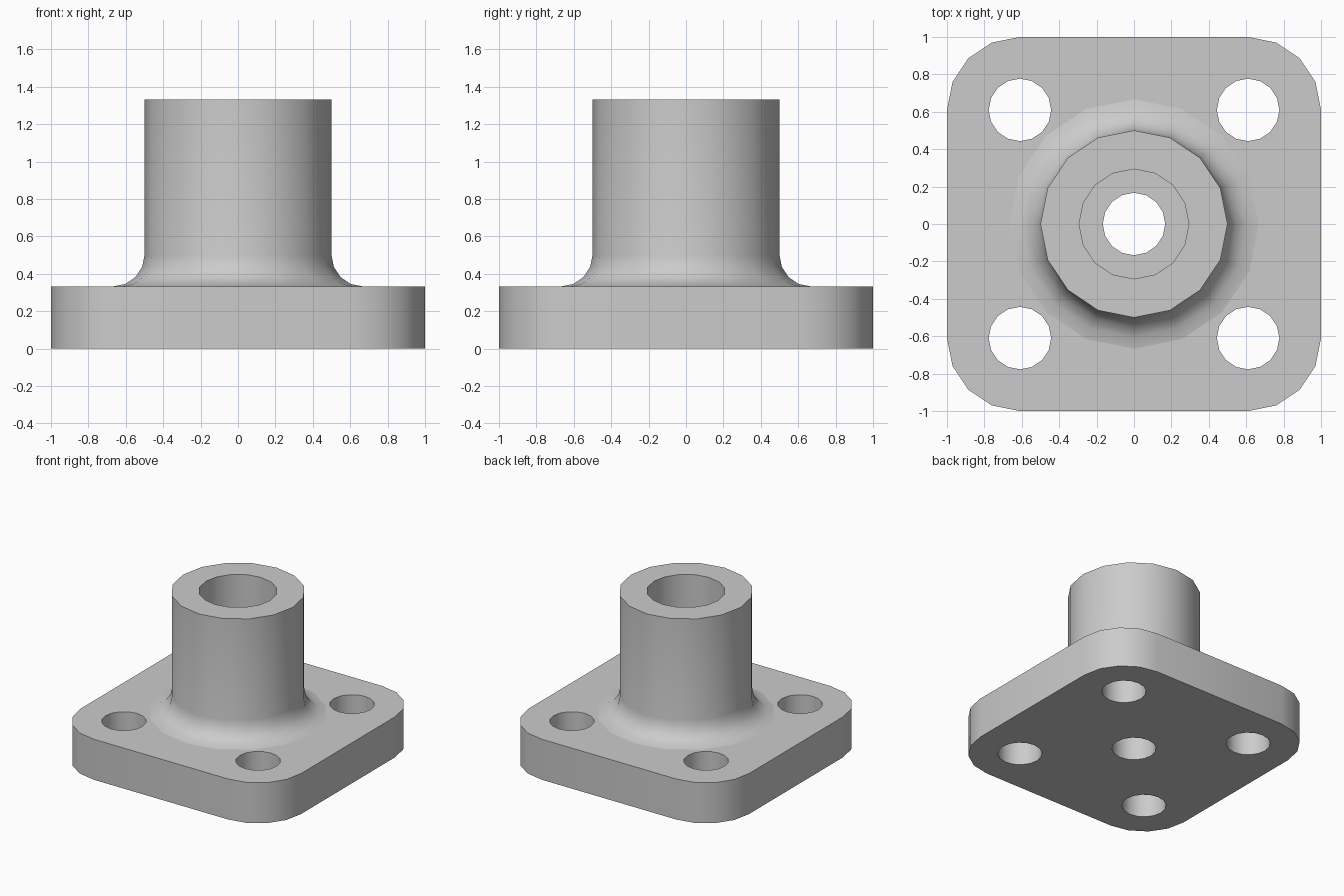
import bpy, bmesh
from math import cos, sin, pi, radians

SIDES = 16
PLATE_TOP, TOP = 0.333, 1.333
HOLE_R, BORE_R, BOSS_R, FILLET = 0.167, 0.293, 0.5, 0.167
CORNER_R = 0.39
BOLT = 1 - CORNER_R

if "Cube" in bpy.data.objects:
    bpy.data.objects.remove(bpy.data.objects["Cube"])

grey = bpy.data.materials.new("light grey metal")
grey.use_nodes = True
grey.diffuse_color = (0.6, 0.6, 0.6, 1)
grey.node_tree.nodes["Principled BSDF"].inputs["Base Color"].default_value = grey.diffuse_color


def circle(cx, cy, r):
    return [(cx + r * cos(2 * pi * i / SIDES), cy + r * sin(2 * pi * i / SIDES))
            for i in range(SIDES)]


def prism(bm, outline, z0, z1):
    low = [bm.verts.new((x, y, z0)) for x, y in outline]
    high = [bm.verts.new((x, y, z1)) for x, y in outline]
    bm.faces.new(low[::-1])
    bm.faces.new(high)
    for i in range(len(low)):
        j = (i + 1) % len(low)
        bm.faces.new((low[i], low[j], high[j], high[i]))


def make_object(name, bm):
    mesh = bpy.data.meshes.new(name)
    bm.to_mesh(mesh)
    bm.free()
    mesh.materials.append(grey)
    obj = bpy.data.objects.new(name, mesh)
    bpy.context.collection.objects.link(obj)
    return obj


def activate(obj):
    bpy.ops.object.select_all(action='DESELECT')
    obj.select_set(True)
    bpy.context.view_layer.objects.active = obj


# Base plate with rounded corners
outline = []
for quarter, (sx, sy) in enumerate([(1, 1), (-1, 1), (-1, -1), (1, -1)]):
    for step in range(5):
        a = quarter * pi / 2 + step * pi / 8
        outline.append((sx * BOLT + CORNER_R * cos(a), sy * BOLT + CORNER_R * sin(a)))
bm = bmesh.new()
prism(bm, outline, 0, PLATE_TOP)
plate = make_object("base_plate", bm)

# Four bolt holes and the central through hole
bm = bmesh.new()
centres = [(0, 0)] + [(sx * BOLT, sy * BOLT) for sx in (-1, 1) for sy in (-1, 1)]
for cx, cy in centres:
    prism(bm, circle(cx, cy, HOLE_R), -0.1, PLATE_TOP + 0.1)
cutter = make_object("hole_cutter", bm)
cutter.hide_render = True
mod = plate.modifiers.new("holes", 'BOOLEAN')
mod.operation = 'DIFFERENCE'
mod.solver = 'EXACT'
mod.object = cutter
activate(plate)
bpy.ops.object.modifier_apply(modifier=mod.name)
bpy.data.objects.remove(cutter)

# Hollow boss: filleted foot, outer wall, rim and wide bore down to the plate
profile = []
for step in range(5):
    a = step * pi / 8
    profile.append((BOSS_R + FILLET * (1 - sin(a)), PLATE_TOP + FILLET * (1 - cos(a))))
profile += [(BOSS_R, TOP), (BORE_R, TOP), (BORE_R, PLATE_TOP)]
bm = bmesh.new()
rings = [[bm.verts.new((x, y, z)) for x, y in circle(0, 0, r)] for r, z in profile]
for lower, upper in zip(rings, rings[1:]):
    for i in range(SIDES):
        j = (i + 1) % SIDES
        bm.faces.new((lower[i], lower[j], upper[j], upper[i]))
boss = make_object("boss", bm)

for obj in (plate, boss):
    activate(obj)
    bpy.ops.object.shade_smooth_by_angle(angle=radians(30))
